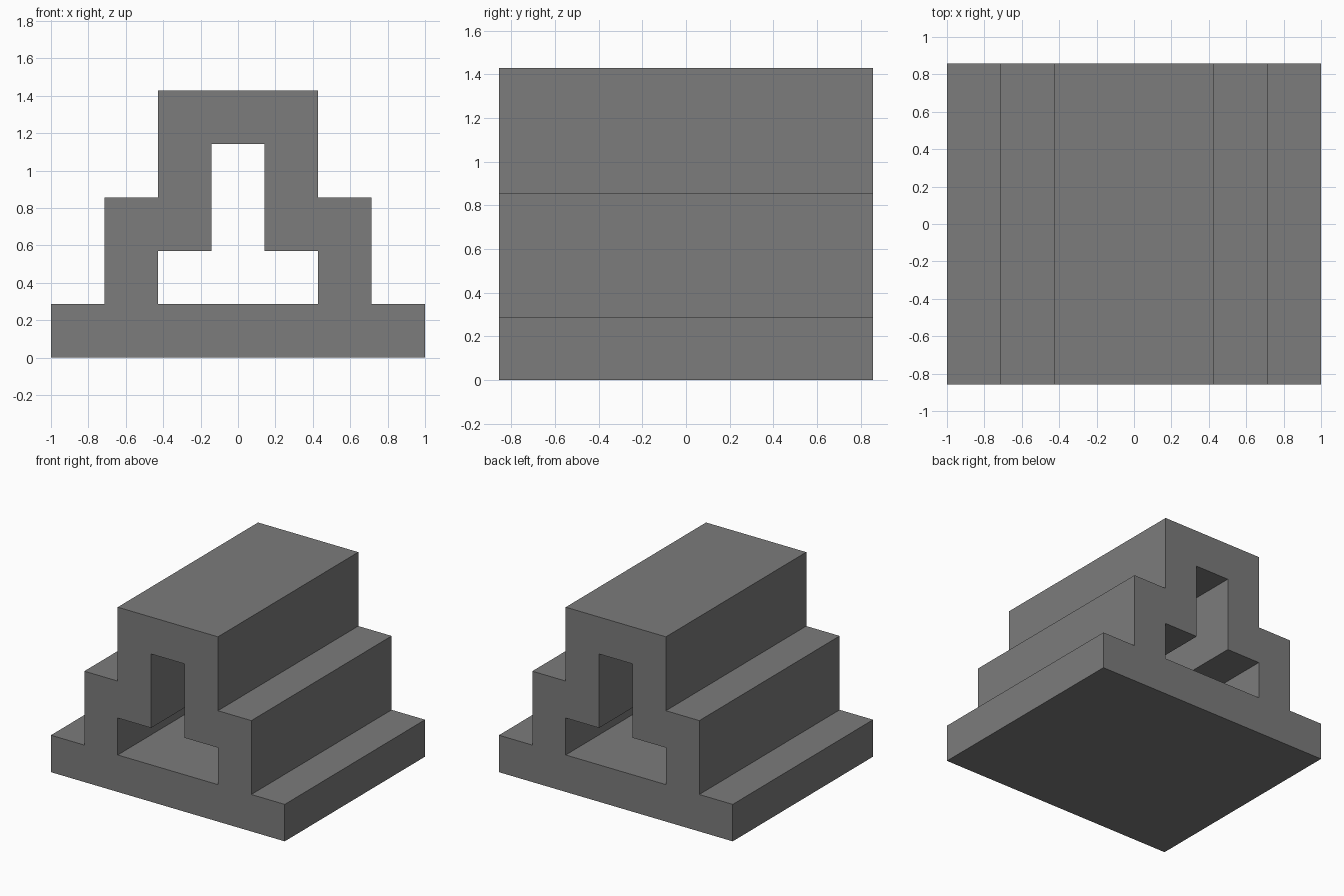
import bpy
import bmesh

cube = bpy.data.objects.get("Cube")
if cube:
    bpy.data.objects.remove(cube, do_unlink=True)

U = 1 / 7            # module of the stepped section
HALF_DEPTH = 6 * U

# Single stone grey
grey = bpy.data.materials.new("stone grey")
grey.use_nodes = True
colour = (0.2, 0.2, 0.2, 1.0)
grey.diffuse_color = colour
grey.node_tree.nodes["Principled BSDF"].inputs["Base Color"].default_value = colour

# Right half of the section in modules: stepped outside, then the tunnel
half_section = [
    (0, 0), (7, 0), (7, 2), (5, 2), (5, 6), (3, 6), (3, 10), (0, 10),
    (0, 8), (1, 8), (1, 4), (3, 4), (3, 2), (0, 2),
]

# Extrude the half section along the depth
bm = bmesh.new()
face = bm.faces.new([bm.verts.new((x * U, -HALF_DEPTH, z * U)) for x, z in half_section])
result = bmesh.ops.extrude_face_region(bm, geom=[face], use_keep_orig=True)
new_verts = [g for g in result["geom"] if isinstance(g, bmesh.types.BMVert)]
bmesh.ops.translate(bm, verts=new_verts, vec=(0, 2 * HALF_DEPTH, 0))
bmesh.ops.recalc_face_normals(bm, faces=bm.faces)

# Open the centre plane so the mirrored halves join cleanly
centre = [f for f in bm.faces if all(abs(v.co.x) < 1e-6 for v in f.verts)]
bmesh.ops.delete(bm, geom=centre, context="FACES")

mesh = bpy.data.meshes.new("stepped_tunnel_block")
bm.to_mesh(mesh)
bm.free()
mesh.materials.append(grey)

block = bpy.data.objects.new("stepped_tunnel_block", mesh)
bpy.context.collection.objects.link(block)
mirror = block.modifiers.new("Mirror", "MIRROR")
mirror.use_clip = True
